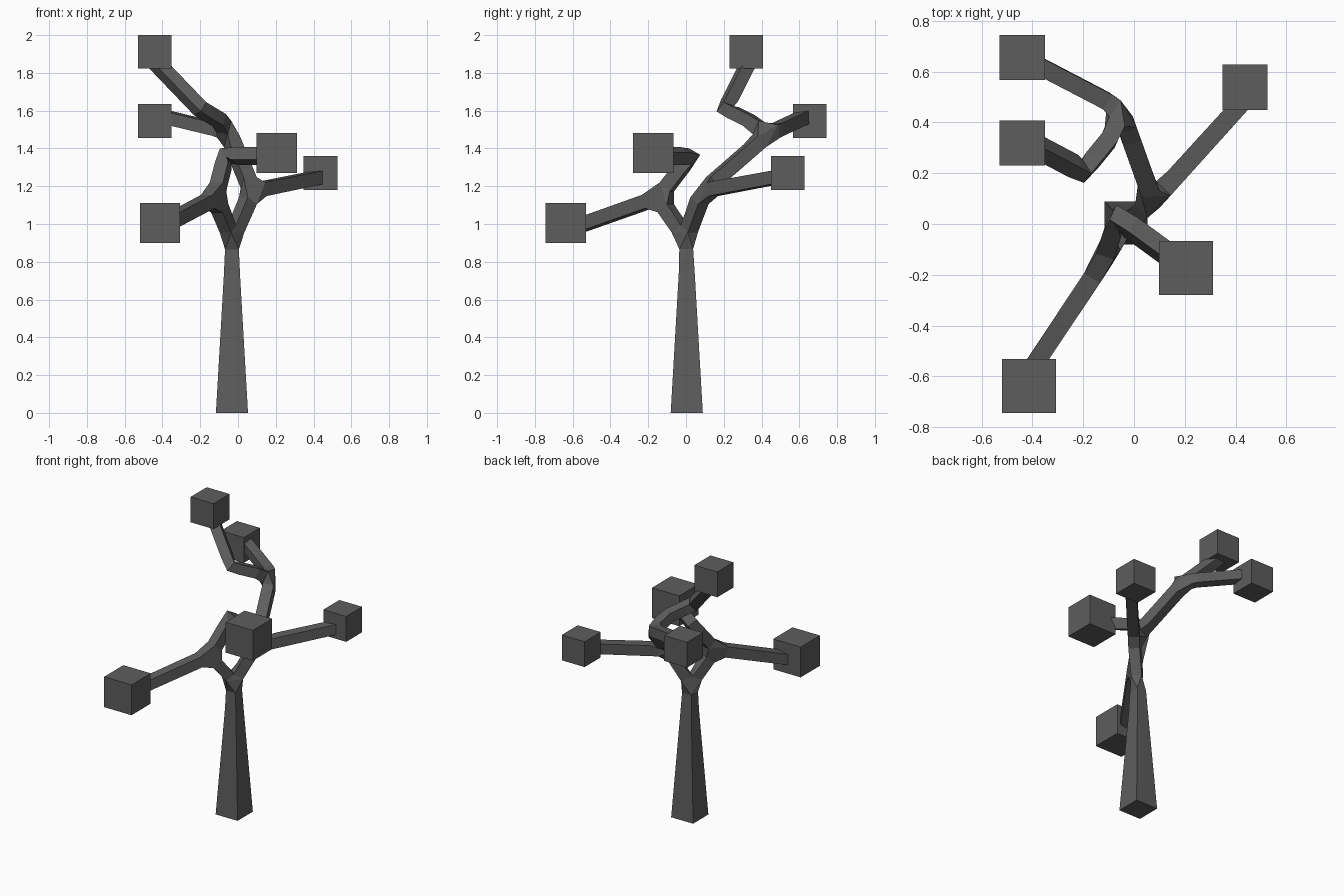
import bpy

if "Cube" in bpy.data.objects:
    bpy.data.objects.remove(bpy.data.objects["Cube"])

dark = bpy.data.materials.new("dark_grey")
dark.diffuse_color = (.11, .11, .11, 1)
dark.use_nodes = True
dark.node_tree.nodes["Principled BSDF"].inputs["Base Color"].default_value = dark.diffuse_color

# Trunk and branch skeleton: position and half-width of each joint
joints = [
    ((-.032, .004, 0), .085),      # 0 base
    ((-.032, .004, .735), .0425),  # 1 trunk top
    ((-.032, .000, .925), .034),   # 2 main fork
    ((.075, .09, 1.175), .037),    # 3 right fork
    ((.465, .52, 1.255), .035),    # 4 right tip
    ((-.05, .44, 1.48), .037),     # 5 back fork
    ((-.11, .485, 1.50), .034),    # 6 back bend
    ((-.44, .657, 1.58), .034),    # 7 back tip
    ((-.20, .208, 1.61), .034),    # 8 high bend
    ((-.44, .335, 1.86), .034),    # 9 high tip
    ((-.12, -.145, 1.14), .037),   # 10 left fork
    ((-.43, -.61, .975), .036),    # 11 left tip
    ((-.065, .025, 1.36), .036),   # 12 front bend
    ((.205, -.172, 1.36), .036),   # 13 front tip
    ((-.10, .33, 1.55), .034),     # 14 high branch curve
]
links = [(0, 1), (1, 2), (2, 3), (3, 4), (3, 5), (5, 6), (6, 7), (5, 14), (14, 8),
         (8, 9), (2, 10), (10, 11), (10, 12), (12, 13)]

mesh = bpy.data.meshes.new("trunk_and_branches")
mesh.from_pydata([p for p, r in joints], links, [])
mesh.materials.append(dark)
tree = bpy.data.objects.new("trunk_and_branches", mesh)
bpy.context.collection.objects.link(tree)
bpy.context.view_layer.objects.active = tree
tree.select_set(True)
skin = tree.modifiers.new("skin", 'SKIN')
skin.branch_smoothing = 0
for i, (p, r) in enumerate(joints):
    v = mesh.skin_vertices[0].data[i]
    v.radius = (r, r)
    v.use_root = i == 0

# Leaf blocks at the branch tips
leaves = [
    ("high_leaf", (-.44, .319, 1.911), .178),
    ("back_leaf", (-.44, .655, 1.545), .178),
    ("right_leaf", (.437, .538, 1.27), .178),
    ("front_leaf", (.205, -.173, 1.376), .213),
    ("left_leaf", (-.413, -.637, 1.005), .213),
]
for name, pos, size in leaves:
    bpy.ops.mesh.primitive_cube_add(size=size, location=pos)
    leaf = bpy.context.object
    leaf.name = name
    leaf.data.materials.append(dark)
